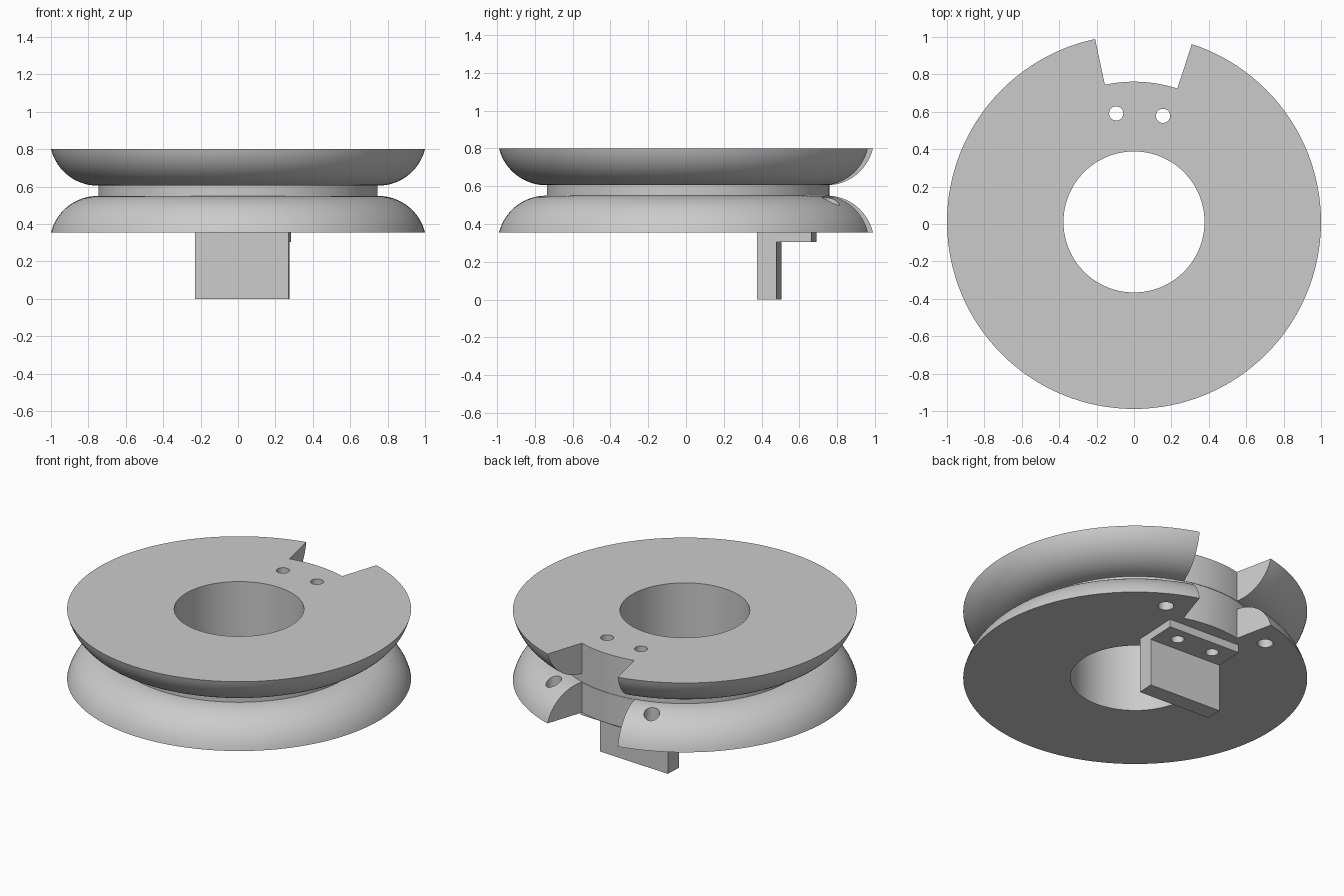
import bpy, bmesh
from math import sin, cos, asin, pi, radians
from mathutils import Matrix

if "Cube" in bpy.data.objects:
    bpy.data.objects.remove(bpy.data.objects["Cube"])

CENTRE_Y = 0.011          # axis of the wheel
TURN = 3                  # notch, holes and bracket are turned this many degrees
BOTTOM, TOP = 0.355, 0.80
HUB, ARC = 0.75, 0.2575   # hub radius and flange rounding

grey = bpy.data.materials.new("plain grey")
grey.use_nodes = True
colour = (0.6, 0.6, 0.6, 1)
grey.diffuse_color = colour
grey.node_tree.nodes["Principled BSDF"].inputs["Base Color"].default_value = colour


def make_object(name, bm):
    bmesh.ops.recalc_face_normals(bm, faces=bm.faces)
    mesh = bpy.data.meshes.new(name)
    bm.to_mesh(mesh)
    bm.free()
    mesh.materials.append(grey)
    obj = bpy.data.objects.new(name, mesh)
    bpy.context.collection.objects.link(obj)
    return obj


def polar(angle, radius):
    a = radians(angle)
    return radius * sin(a), radius * cos(a) + CENTRE_Y


def prism(name, outline, z0, z1):
    bm = bmesh.new()
    face = bm.faces.new([bm.verts.new((x, y, z0)) for x, y in outline])
    side = bmesh.ops.extrude_face_region(bm, geom=[face])["geom"]
    moved = [v for v in side if isinstance(v, bmesh.types.BMVert)]
    bmesh.ops.translate(bm, verts=moved, vec=(0, 0, z1 - z0))
    return make_object(name, bm)


def drill(name, angle, distance, radius, z0, z1):
    cx, cy = polar(angle, distance)
    ring = [(cx + radius * cos(i * pi / 16), cy + radius * sin(i * pi / 16))
            for i in range(32)]
    return prism(name, ring, z0, z1)


def activate(obj):
    bpy.ops.object.select_all(action="DESELECT")
    obj.select_set(True)
    bpy.context.view_layer.objects.active = obj


def cut(obj, cutters):
    activate(obj)
    for cutter in cutters:
        cutter.hide_render = True
        mod = obj.modifiers.new("cut", "BOOLEAN")
        mod.operation = "DIFFERENCE"
        mod.solver = "EXACT"
        mod.object = cutter
        bpy.ops.object.modifier_apply(modifier=mod.name)


# Grooved wheel: revolved profile with a rounded flange above and below the hub
start = asin((ARC - 0.195) / ARC)
arc = [start + (pi / 2 - start) * i / 16 for i in range(17)]
upper = [(HUB + ARC * cos(a), TOP + 0.0625 - ARC * sin(a)) for a in arc]
lower = [(r, BOTTOM + TOP - z) for r, z in reversed(upper)]
hub_wall = [(HUB - 0.003, upper[-1][1]), (HUB - 0.003, lower[0][1])]
profile = [(0.377, TOP)] + upper + hub_wall + lower + [(0.377, BOTTOM)]

SEGMENTS = 128
bm = bmesh.new()
rings = []
for i in range(SEGMENTS):
    rings.append([bm.verts.new((*polar(360 * i / SEGMENTS, r), z)) for r, z in profile])
for i, ring in enumerate(rings):
    following = rings[(i + 1) % SEGMENTS]
    for j in range(len(profile)):
        k = (j + 1) % len(profile)
        bm.faces.new((ring[j], ring[k], following[k], following[j]))
wheel = make_object("grooved_wheel", bm)

# Mounting bracket: L profile swept across its width
section = [(0.377, 0), (0.482, 0), (0.482, 0.305), (0.667, 0.305),
           (0.667, BOTTOM), (0.377, BOTTOM)]
bm = bmesh.new()
face = bm.faces.new([bm.verts.new((-0.25, y, z)) for y, z in section])
side = bmesh.ops.extrude_face_region(bm, geom=[face])["geom"]
bmesh.ops.translate(bm, verts=[v for v in side if isinstance(v, bmesh.types.BMVert)],
                    vec=(0.5, 0, 0))
bm.transform(Matrix.Translation((0, CENTRE_Y, 0)) @ Matrix.Rotation(radians(-TURN), 4, "Z"))
bracket = make_object("mounting_bracket", bm)

# Cutters: rim notch, bolt holes through wheel and bracket, lower flange holes
steps = [TURN - 15 + 30 * i / 12 for i in range(13)]
sector = [polar(a, HUB) for a in steps] + [polar(a, 1.2) for a in reversed(steps)]
notch = prism("notch_cutter", sector, 0.2, 1.0)
bolts = [drill("bolt_cutter", TURN + s * 12.3, 0.588, 0.038, 0.2, 1.0) for s in (-1, 1)]
flange_holes = [drill("flange_hole_cutter", TURN + s * 25, 0.855, 0.046, 0.2, 0.58)
                for s in (-1, 1)]
cut(wheel, [notch] + bolts + flange_holes)
cut(bracket, bolts)

for cutter in [notch] + bolts + flange_holes:
    bpy.data.objects.remove(cutter)

# Smooth the round surfaces, keep the edges crisp
for obj in (wheel, bracket):
    activate(obj)
    bpy.ops.object.shade_smooth_by_angle(angle=radians(30))
